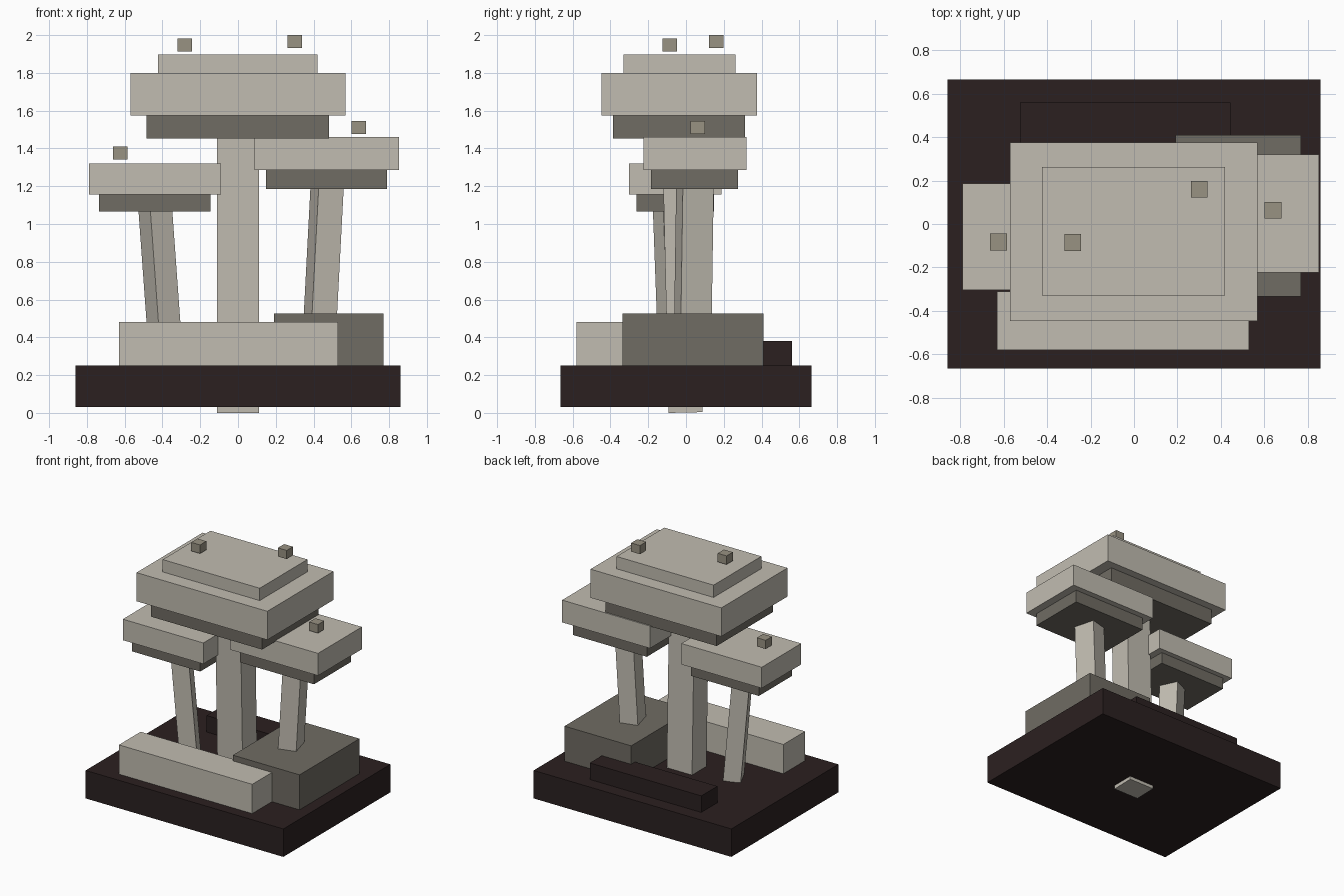
import bpy, bmesh
from mathutils import Matrix, Vector

if "Cube" in bpy.data.objects:
    bpy.data.objects.remove(bpy.data.objects["Cube"])


def material(name, rgb):
    m = bpy.data.materials.new(name)
    m.diffuse_color = (*rgb, 1)
    m.use_nodes = True
    m.node_tree.nodes["Principled BSDF"].inputs["Base Color"].default_value = m.diffuse_color
    return m


STONE = material("pale_stone", (0.535, 0.505, 0.440))
GREY = material("dark_grey_stone", (0.160, 0.149, 0.125))
SOIL = material("dark_soil", (0.024, 0.0145, 0.0145))
BUD = material("bud_grey", (0.314, 0.287, 0.225))


def add_box(name, size, matrix, mat):
    bm = bmesh.new()
    bmesh.ops.create_cube(bm, size=1, matrix=matrix @ Matrix.Diagonal((*size, 1)))
    mesh = bpy.data.meshes.new(name)
    bm.to_mesh(mesh)
    bm.free()
    mesh.materials.append(mat)
    obj = bpy.data.objects.new(name, mesh)
    bpy.context.collection.objects.link(obj)
    return obj


def block(name, x, y, z, mat):
    """Upright box given by its range on each axis."""
    lo, hi = Vector((x[0], y[0], z[0])), Vector((x[1], y[1], z[1]))
    return add_box(name, hi - lo, Matrix.Translation((lo + hi) / 2), mat)


def post(name, bottom, top, width, depth, turn, mat):
    """Leaning box between two points, turned about its own length."""
    a, b = Vector(bottom), Vector(top)
    lean = Vector((0, 0, 1)).rotation_difference(b - a).to_matrix().to_4x4()
    m = Matrix.Translation((a + b) / 2) @ lean @ Matrix.Rotation(turn, 4, 'Z')
    return add_box(name, (width, depth, (b - a).length), m, mat)


# Ground slab and the blocks lying on it
block("base_slab", (-0.86, 0.86), (-0.665, 0.665), (0.03, 0.25), SOIL)
block("front_block", (-0.63, 0.53), (-0.58, -0.31), (0.25, 0.48), STONE)
block("side_block", (0.19, 0.77), (-0.335, 0.41), (0.25, 0.525), GREY)
block("back_block", (-0.525, 0.445), (0.36, 0.56), (0.25, 0.38), SOIL)

# Trunks
post("main_trunk", (0, -0.002, 0.002), (0, -0.037, 1.50), 0.22, 0.18, 0, STONE)
post("left_trunk", (-0.378, -0.051, 0.25), (-0.441, -0.083, 1.12), 0.128, 0.147, 0.443, STONE)
post("right_trunk", (0.422, 0.033, 0.25), (0.474, 0.048, 1.24), 0.137, 0.169, 0.262, STONE)

# Stacked canopies
block("main_canopy_under", (-0.485, 0.481), (-0.387, 0.312), (1.453, 1.575), GREY)
block("main_canopy", (-0.57, 0.568), (-0.447, 0.375), (1.575, 1.80), STONE)
block("main_canopy_top", (-0.424, 0.42), (-0.33, 0.263), (1.80, 1.897), STONE)
block("left_canopy_under", (-0.737, -0.145), (-0.262, 0.147), (1.065, 1.155), GREY)
block("left_canopy", (-0.79, -0.09), (-0.303, 0.187), (1.155, 1.32), STONE)
block("right_canopy_under", (0.148, 0.79), (-0.184, 0.275), (1.185, 1.285), GREY)
block("right_canopy", (0.088, 0.853), (-0.224, 0.321), (1.285, 1.46), STONE)

# Small buds hovering over the canopies
for i, c in enumerate([(-0.282, -0.085, 1.947), (0.3, 0.16, 1.966),
                       (0.64, 0.063, 1.511), (-0.624, -0.083, 1.375)]):
    add_box(f"bud_{i + 1}", (0.077, 0.077, 0.068), Matrix.Translation(c), BUD)
